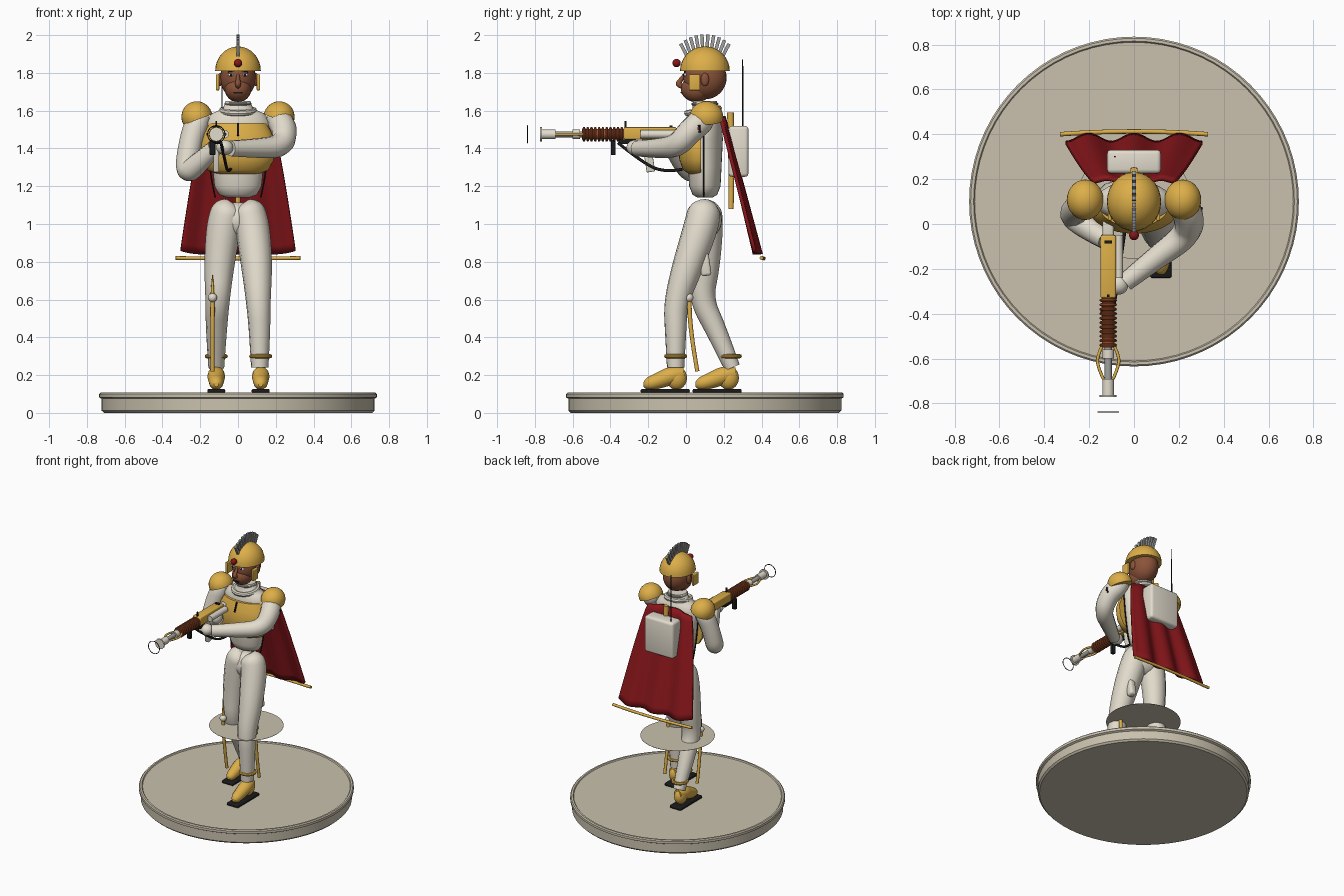
import bpy, bmesh, math
from math import pi, sin, cos
from mathutils import Vector

old = bpy.data.objects.get("Cube")
if old:
    bpy.data.objects.remove(old)


def material(name, *rgb):
    col = [(c / 255) ** 2.2 for c in rgb] + [1]
    m = bpy.data.materials.new(name)
    m.use_nodes = True
    m.diffuse_color = col
    m.node_tree.nodes["Principled BSDF"].inputs["Base Color"].default_value = col
    return m


CREAM = material("cream cloth", 226, 219, 204)
GOLD = material("gold", 220, 173, 74)
RED = material("red cloth", 134, 28, 32)
SKIN = material("brown skin", 138, 84, 60)
WOOD = material("rust wood", 152, 76, 44)
BLACK = material("black", 32, 32, 33)
GREY = material("grey metal", 160, 160, 158)
STONE = material("base stone", 200, 192, 172)
WHITE = material("eye white", 240, 238, 232)


def finish(ob, name, mat, angle=40):
    ob.name = name
    ob.data.materials.clear()
    ob.data.materials.append(mat)
    bpy.ops.object.select_all(action='DESELECT')
    ob.select_set(True)
    bpy.context.view_layer.objects.active = ob
    bpy.ops.object.shade_smooth_by_angle(angle=math.radians(angle))
    return ob


def from_bmesh(bm, name, mat, angle=40):
    bmesh.ops.recalc_face_normals(bm, faces=bm.faces)
    me = bpy.data.meshes.new(name)
    bm.to_mesh(me)
    bm.free()
    ob = bpy.data.objects.new(name, me)
    bpy.context.collection.objects.link(ob)
    return finish(ob, name, mat, angle)


def loft(name, mat, sections, n=32, cut_y=None, angle=40):
    """Stack of ellipses, each (z, centre y, x radius, y radius)."""
    bm = bmesh.new()
    rings = [[bm.verts.new((rx * cos(2 * pi * i / n), cy + ry * sin(2 * pi * i / n), z))
              for i in range(n)] for z, cy, rx, ry in sections]
    for a, b in zip(rings, rings[1:]):
        for i in range(n):
            bm.faces.new((a[i], a[(i + 1) % n], b[(i + 1) % n], b[i]))
    bm.faces.new(rings[0])
    bm.faces.new(rings[-1])
    if cut_y is not None:
        bmesh.ops.bisect_plane(bm, geom=bm.verts[:] + bm.edges[:] + bm.faces[:],
                               plane_co=(0, cut_y, 0), plane_no=(0, 1, 0), clear_outer=True)
        bmesh.ops.holes_fill(bm, edges=[e for e in bm.edges if e.is_boundary])
    return from_bmesh(bm, name, mat, angle)


def tube(name, mat, pts, nurbs=True):
    """Tapered tube along points (x, y, z, radius)."""
    cu = bpy.data.curves.new(name, 'CURVE')
    cu.dimensions = '3D'
    cu.bevel_depth, cu.bevel_resolution, cu.use_fill_caps = 1, 4, True
    sp = cu.splines.new('NURBS' if nurbs and len(pts) > 2 else 'POLY')
    sp.points.add(len(pts) - 1)
    for p, (x, y, z, r) in zip(sp.points, pts):
        p.co, p.radius = (x, y, z, 1), r
    sp.order_u, sp.use_endpoint_u, sp.resolution_u = 3, True, 8
    ob = bpy.data.objects.new(name, cu)
    bpy.context.collection.objects.link(ob)
    bpy.ops.object.select_all(action='DESELECT')
    ob.select_set(True)
    bpy.context.view_layer.objects.active = ob
    bpy.ops.object.convert(target='MESH')
    return finish(bpy.context.object, name, mat)


def ball(name, mat, loc, radii, rot=(0, 0, 0), above=None):
    bm = bmesh.new()
    bmesh.ops.create_uvsphere(bm, u_segments=28, v_segments=16, radius=1)
    if above is not None:
        bmesh.ops.bisect_plane(bm, geom=bm.verts[:] + bm.edges[:] + bm.faces[:],
                               plane_co=(0, 0, above), plane_no=(0, 0, -1), clear_outer=True)
        bmesh.ops.holes_fill(bm, edges=[e for e in bm.edges if e.is_boundary])
    bmesh.ops.scale(bm, vec=radii, verts=bm.verts)
    ob = from_bmesh(bm, name, mat)
    ob.location, ob.rotation_euler = loc, rot
    return ob


def box(name, mat, loc, size, rot=(0, 0, 0), bevel=0.0):
    bm = bmesh.new()
    bmesh.ops.create_cube(bm, size=1)
    bmesh.ops.scale(bm, vec=size, verts=bm.verts)
    if bevel:
        bmesh.ops.bevel(bm, geom=bm.edges[:], offset=bevel, segments=3, profile=0.5, affect='EDGES')
    ob = from_bmesh(bm, name, mat)
    ob.location, ob.rotation_euler = loc, rot
    return ob


def ring(name, mat, loc, major, minor, rot=(0, 0, 0)):
    bpy.ops.mesh.primitive_torus_add(location=loc, rotation=rot, major_radius=major, minor_radius=minor,
                                     major_segments=32, minor_segments=8)
    return finish(bpy.context.object, name, mat)


# Display base with a raised rim, and the thin disc around the shins
profile = [(0, .71), (.012, .722), (.075, .722), (.082, .735), (.1, .735), (.107, .728),
           (.107, .715), (.1, .71)]
loft("base", STONE, [(z, .1, r, r) for z, r in profile], n=72)
loft("shin_disc", STONE, [(.56, .1, .255, .255), (.5615, .1, .255, .255)], n=48)

# Trousers
tube("left_leg", CREAM, [(.035, .1, 1.115, .03), (.045, .1, 1.1, .085), (.075, .085, 1.0, .093), (.1, .01, .78, .083),
                         (.108, -.055, .58, .064), (.115, -.055, .42, .056), (.115, -.055, .24, .046)])
tube("right_leg", CREAM, [(-.035, .1, 1.115, .03), (-.045, .1, 1.1, .085), (-.075, .105, 1.0, .093), (-.1, .1, .78, .08),
                          (-.108, .08, .6, .064), (-.115, .16, .44, .056), (-.115, .245, .24, .042)])
ball("hips", CREAM, (0, .105, 1.02), (.125, .085, .095))

# Shoes, soles, anklets and the slender shin blades
for side, x, y in (("left", .12, -.11), ("right", -.115, .165)):
    box(side + "_sole", BLACK, (x, y, .116), (.095, .26, .022), bevel=.008)
    tube(side + "_shoe", GOLD, [(x, y - .115, .15, .012), (x, y - .1, .15, .034), (x, y - .03, .172, .043),
                                (x, y + .05, .205, .05), (x, y + .1, .21, .03)])
    ball(side + "_heel", GOLD, (x, y + .06, .185), (.042, .055, .062))
    ring(side + "_anklet", GOLD, (x, y + .055 if x > 0 else y + .07, .3), .05, .011)
    s = 1 if x > 0 else -1
    tube(side + "_shin_blade", GOLD, [(s * .135, .015, .73, .002), (s * .135, .015, .62, .013),
                                      (s * .135, .025, .42, .011), (s * .135, .06, .22, .011)])
    ball(side + "_blade_knob", CREAM, (s * .135, .015, .61), (.024,) * 3)
box("thigh_pouch", CREAM, (.11, .1, .785), (.05, .055, .12), (.15, 0, 0), .015)

# Torso, collar and breastplate
loft("torso", CREAM, [(1.14, .1, .06, .04), (1.155, .1, .1, .065), (1.2, .1, .125, .083), (1.3, .1, .135, .088),
                      (1.45, .1, .16, .095), (1.54, .1, .17, .09), (1.585, .1, .14, .078), (1.61, .1, .08, .065),
                      (1.65, .1, .066, .064)], angle=60)
ring("collar", CREAM, (0, .09, 1.6), .085, .016, (.15, 0, 0))
ring("neck_band", GREY, (0, .1, 1.635), .064, .008)
loft("breastplate", GOLD, [(1.265, .07, .11, .055), (1.285, .07, .16, .085), (1.34, .07, .19, .105),
                           (1.42, .07, .2, .113), (1.48, .07, .18, .1), (1.535, .07, .15, .08)], cut_y=.08)
box("chest_seam", BLACK, (0, -.028, 1.5), (.008, .012, .07), (-.4, 0, 0))
for s in (-1, 1):
    tube("side_strap", BLACK, [(s * .12, .095, 1.14, .004), (s * .155, .095, 1.28, .004), (s * .17, .095, 1.52, .004)])

# Arms, gloves and shoulder guards
tube("right_arm", CREAM, [(-.16, .1, 1.58, .035), (-.21, .1, 1.56, .068), (-.255, .07, 1.42, .062), (-.275, .04, 1.27, .062),
                          (-.22, -.01, 1.31, .056), (-.125, -.07, 1.4, .045)])
tube("left_arm", CREAM, [(.16, .1, 1.58, .035), (.21, .1, 1.56, .07), (.25, .03, 1.5, .068), (.235, -.05, 1.41, .062),
                         (.1, -.15, 1.4, .052), (-.04, -.26, 1.4, .042)])
ball("right_hand", CREAM, (-.12, -.08, 1.41), (.036, .045, .045))
ball("left_hand", CREAM, (-.07, -.27, 1.405), (.045, .045, .04))
box("arm_patch", BLACK, (.292, .05, 1.505), (.008, .055, .04), (0, .15, -.3))
box("arm_patch_stripe", RED, (.297, .05, 1.505), (.006, .04, .012), (0, .15, -.3))
for s in (-1, 1):
    ball("shoulder_guard", GOLD, (s * .217, .108, 1.565), (.082, .09, .085), (0, s * .35, 0), above=-.15)

# Head and face
ball("head", SKIN, (0, .1, 1.775), (.094, .115, .115))
ball("jaw", SKIN, (0, .055, 1.715), (.07, .082, .07))
tube("nose", SKIN, [(0, -.01, 1.79, .008), (0, -.03, 1.76, .012), (0, -.045, 1.735, .017), (0, -.01, 1.725, .01)])
box("mouth", BLACK, (0, -.024, 1.695), (.045, .008, .01), bevel=.003)
for s in (-1, 1):
    ball("eye", WHITE, (s * .036, -.004, 1.79), (.017, .008, .009))
    ball("pupil", BLACK, (s * .036, -.011, 1.79), (.007, .004, .008))
    box("eyebrow", BLACK, (s * .036, -.007, 1.808), (.036, .008, .006), (0, s * .15, 0))
    ball("ear", SKIN, (s * .094, .1, 1.765), (.014, .022, .035))
    box("cheek_guard", GOLD, (s * .108, .045, 1.75), (.018, .06, .085), bevel=.005)

# Helmet, jewel and fanned crest
ball("helmet", GOLD, (0, .1, 1.81), (.121, .132, .13), above=0)
ball("jewel", RED, (0, -.05, 1.852), (.022,) * 3)
for i in range(10):
    a = -.8 + 1.6 * i / 9
    box("crest_plume", GREY, (0, .1 + .155 * sin(a) + .0 * i, 1.815 + .152 * cos(a)),
        (.016, .018, .075), (-a * .6, 0, 0))

# Cape with folds deepening downward, and its hem rod
bm = bmesh.new()
cols, rows = 32, 16
grid = []
for j in range(rows + 1):
    t = j / rows
    grid.append([])
    for i in range(cols + 1):
        u = 2 * i / cols - 1
        y = .195 + .185 * t + (.006 + .012 * t) * cos(3 * pi * u)
        z = 1.57 - .73 * t + .02 * t * (abs(u) ** 6) - .03 * (1 - t) * u * u
        grid[j].append(bm.verts.new((u * (.18 + .125 * t ** .8), y, z)))
for a, b in zip(grid, grid[1:]):
    for i in range(cols):
        bm.faces.new((a[i], a[i + 1], b[i + 1], b[i]))
cape = from_bmesh(bm, "cape", RED, 60)
mod = cape.modifiers.new("thickness", 'SOLIDIFY')
mod.thickness, mod.offset = .018, 0
tube("cape_rod", GOLD, [(-.33, .4, .82, .01), (0, .425, .815, .01), (.33, .4, .82, .01)])

# Backpack, aerial and scabbard
box("backpack", CREAM, (0, .278, 1.385), (.24, .105, .27), bevel=.018)
tube("aerial", BLACK, [(-.085, .3, 1.5, .004), (-.085, .3, 1.87, .003)])
tube("scabbard", GOLD, [(0, .235, 1.59, .018), (0, .243, 1.35, .016), (0, .238, 1.08, .014)])

# Rifle along y: (name, colour, start y, end y, radius)
GX, GZ = -.115, 1.475
for name, mat, a, b, r in (("muzzle_rim", CREAM, -.772, -.762, .038), ("muzzle", CREAM, -.765, -.69, .026),
                           ("barrel", GREY, -.7, -.52, .016), ("barrel_collar", CREAM, -.6, -.56, .026),
                           ("handguard", WOOD, -.55, -.33, .028), ("bolt_tube", CREAM, -.24, -.05, .022)):
    dx = .045 if name == "bolt_tube" else 0
    tube(name, mat, [(GX + dx, a, GZ, r), (GX + dx, b, GZ, r)])
for i in range(11):
    ring("handguard_coil", WOOD, (GX, -.54 + .02 * i, GZ), .032, .007, (pi / 2, 0, 0))
ring("muzzle_halo", BLACK, (GX, -.838, GZ), .046, .0025, (pi / 2, 0, 0))
box("receiver", GOLD, (GX, -.19, 1.48), (.068, .28, .065), bevel=.008)
box("rear_sight", BLACK, (GX, -.08, 1.515), (.035, .015, .012))
box("stock", CREAM, (GX, -.01, 1.46), (.05, .1, .07), bevel=.012)
box("magazine", CREAM, (GX, -.2, 1.37), (.03, .045, .19), (.15, 0, 0), .006)
box("trigger_block", BLACK, (GX, -.31, 1.435), (.05, .09, .025))
box("foregrip", BLACK, (GX - .02, -.385, 1.405), (.03, .025, .08), bevel=.005)
box("front_sight", BLACK, (GX, -.32, 1.525), (.01, .01, .04))
for s in (-1, 1):
    tube("barrel_brace", GOLD, [(GX + s * .025, -.54, GZ, .007), (GX + s * .05, -.59, GZ, .007),
                                (GX + s * .045, -.64, GZ, .007), (GX + s * .022, -.69, GZ, .007)])
tube("sling", BLACK, [(-.09, -.36, 1.43, .008), (-.07, -.25, 1.34, .008), (-.055, -.12, 1.27, .008),
                      (-.04, -.02, 1.29, .008)])
